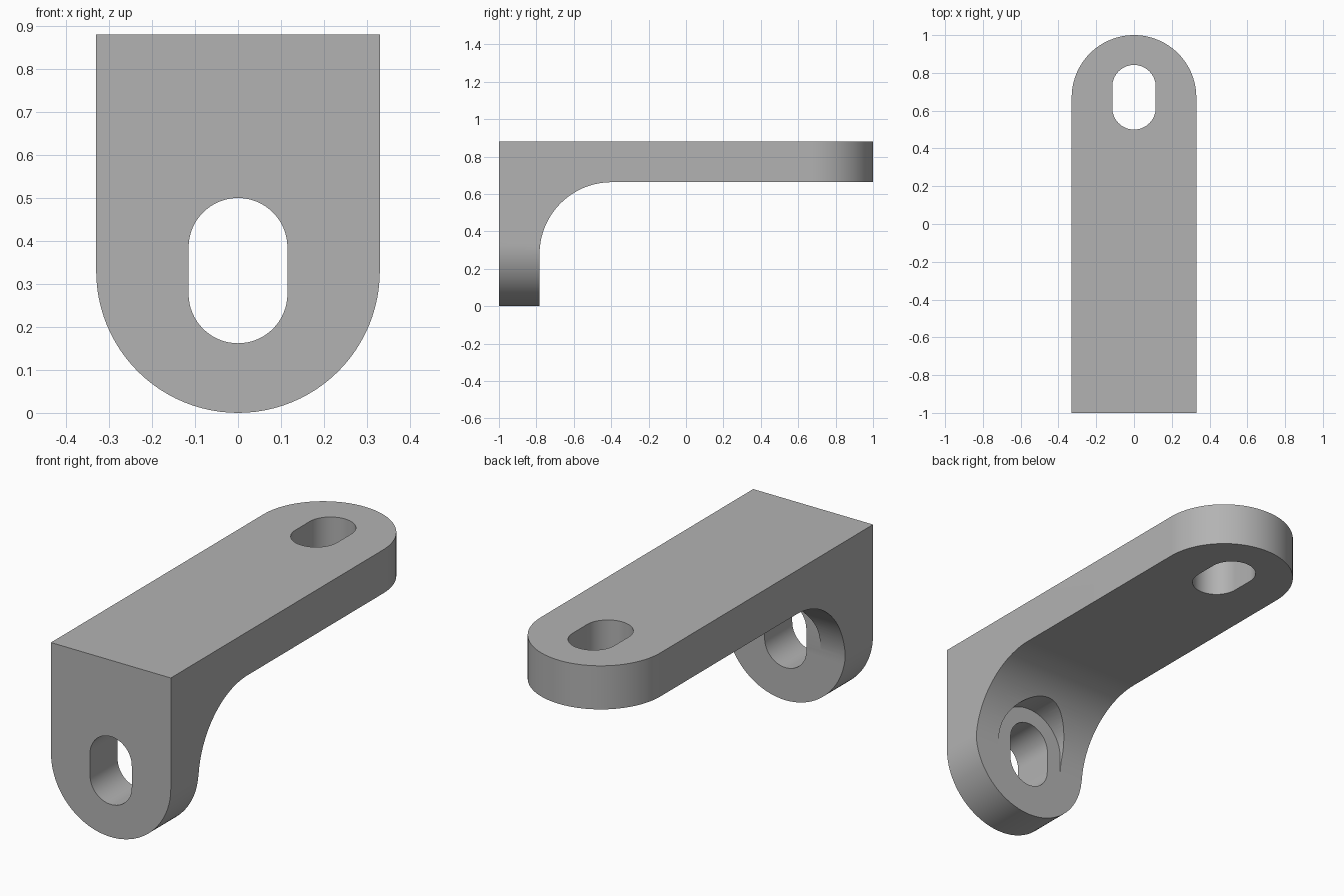
import bpy, bmesh
from math import sin, cos, pi, radians
from mathutils import Vector

if "Cube" in bpy.data.objects:
    bpy.data.objects.remove(bpy.data.objects["Cube"])

HALF_W = 0.33      # half width, also the radius of both round ends
TOP = 0.88         # overall height
THICK = 0.217      # plate thickness
FILLET = 0.385     # inside corner radius
SLOT_R = 0.115
RECESS_R = 0.195

grey = bpy.data.materials.new("plain grey")
grey.use_nodes = True
colour = (0.45, 0.45, 0.45, 1)
grey.diffuse_color = colour
grey.node_tree.nodes["Principled BSDF"].inputs["Base Color"].default_value = colour


def arc(cx, cy, r, start, end, steps=32):
    angles = [radians(start + (end - start) * i / steps) for i in range(steps + 1)]
    return [(cx + r * cos(a), cy + r * sin(a)) for a in angles]


def prism(name, outline, place, low, high):
    """Extrude a 2D outline; place(u, v, w) maps it into space."""
    bm = bmesh.new()
    face = bm.faces.new([bm.verts.new(place(u, v, low)) for u, v in outline])
    shift = Vector(place(0, 0, high)) - Vector(place(0, 0, low))
    result = bmesh.ops.extrude_face_region(bm, geom=[face], use_keep_orig=True)
    moved = [g for g in result["geom"] if isinstance(g, bmesh.types.BMVert)]
    bmesh.ops.translate(bm, verts=moved, vec=shift)
    bmesh.ops.recalc_face_normals(bm, faces=bm.faces)
    mesh = bpy.data.meshes.new(name)
    bm.to_mesh(mesh)
    bm.free()
    mesh.materials.append(grey)
    obj = bpy.data.objects.new(name, mesh)
    bpy.context.collection.objects.link(obj)
    return obj


def along_x(u, v, w): return (w, u, v)
def along_y(u, v, w): return (u, w, v)
def along_z(u, v, w): return (u, v, w)


def slot(low, high, r):
    """Upright slot outline between two arc centres."""
    return arc(0, high, r, 0, 180) + arc(0, low, r, 180, 360)


# L-shaped side profile with the inside fillet
under, inner = TOP - THICK, -1 + THICK
side = [(-1, 0), (-1, TOP), (1, TOP), (1, under)]
side += arc(inner + FILLET, under - FILLET, FILLET, 90, 180) + [(inner, 0)]
bracket = prism("bracket", side, along_x, -HALF_W, HALF_W)

# Round ends: outlines wider than the bracket away from their arcs
leg_round = arc(0, HALF_W, HALF_W, 180, 360, 48) + [
    (0.5, HALF_W), (0.5, 1.2), (-0.5, 1.2), (-0.5, HALF_W)]
arm_round = arc(0, 1 - HALF_W, HALF_W, 0, 180, 48) + [
    (-0.5, 1 - HALF_W), (-0.5, -1.2), (0.5, -1.2), (0.5, 1 - HALF_W)]

cutters = [
    ("INTERSECT", prism("leg_end_cutter", leg_round, along_y, -1.3, 1.3)),
    ("INTERSECT", prism("arm_end_cutter", arm_round, along_z, -0.3, 1.3)),
    # Bolt head clearance in the fillet, then the two bolt slots
    ("DIFFERENCE", prism("recess_cutter", slot(0.277, 0.385, RECESS_R),
                         along_y, inner + 0.001, 0)),
    ("DIFFERENCE", prism("leg_slot_cutter", slot(0.277, 0.385, SLOT_R),
                         along_y, -1.2, 0)),
    ("DIFFERENCE", prism("arm_slot_cutter", slot(0.615, 0.727, SLOT_R),
                         along_z, 0.4, 1.2)),
]

bpy.ops.object.select_all(action='DESELECT')
bpy.context.view_layer.objects.active = bracket
bracket.select_set(True)
for operation, cutter in cutters:
    cutter.hide_render = True
    mod = bracket.modifiers.new(cutter.name, 'BOOLEAN')
    mod.operation, mod.object, mod.solver = operation, cutter, 'EXACT'
    bpy.ops.object.modifier_apply(modifier=mod.name)
    bpy.data.objects.remove(cutter)

bpy.ops.object.shade_smooth_by_angle(angle=radians(25))
